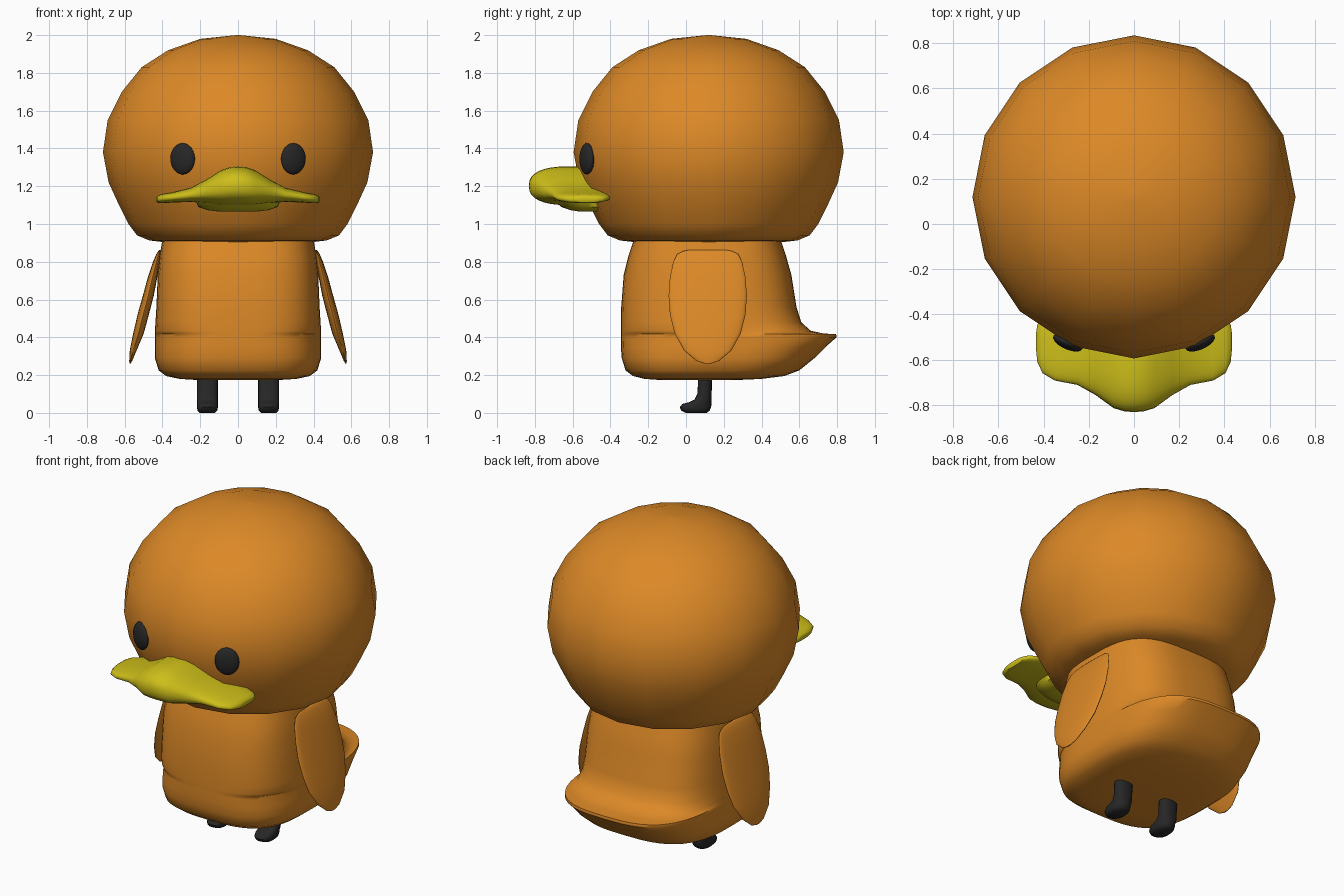
import bpy
import math


def material(name, rgb):
    m = bpy.data.materials.new(name)
    m.diffuse_color = (*rgb, 1)
    return m


ORANGE = material("orange", (0.72, 0.25, 0.02))
YELLOW = material("yellow", (0.62, 0.52, 0.01))
BLACK = material("black", (0.02, 0.02, 0.02))


def finish(ob, name, mat, angle=50):
    ob.name = name
    ob.data.materials.append(mat)
    bpy.ops.object.select_all(action='DESELECT')
    ob.select_set(True)
    bpy.context.view_layer.objects.active = ob
    bpy.ops.object.shade_smooth_by_angle(angle=math.radians(angle))


def loft(name, rings, mat, n=32, power=2.0, axis='z', flip=False):
    """Superellipse rings (t, u0, u1, v0, v1) stacked along an axis."""
    verts, faces = [], []
    for t, u0, u1, v0, v1 in rings:
        for i in range(n):
            a = 2 * math.pi * i / n
            c, s = math.cos(a), math.sin(a)
            u = (u0 + u1) / 2 + (u1 - u0) / 2 * math.copysign(abs(c) ** (2 / power), c)
            v = (v0 + v1) / 2 + (v1 - v0) / 2 * math.copysign(abs(s) ** (2 / power), s)
            p = (u, v, t) if axis == 'z' else (t, u, v)
            verts.append((-p[0], p[1], p[2]) if flip else p)
    for k in range(len(rings) - 1):
        for i in range(n):
            j = (i + 1) % n
            f = (k * n + i, k * n + j, k * n + n + j, k * n + n + i)
            faces.append(f[::-1] if flip else f)
    low, top = list(range(n))[::-1], list(range(len(verts) - n, len(verts)))
    faces += [low[::-1], top[::-1]] if flip else [low, top]
    me = bpy.data.meshes.new(name)
    me.from_pydata(verts, [], faces)
    ob = bpy.data.objects.new(name, me)
    bpy.context.collection.objects.link(ob)
    finish(ob, name, mat)
    return ob


# Head: sixteen-sided dome with a flat underside
head = [(0.905, 0.40), (0.913, 0.47), (0.94, 0.535), (1.0, 0.58), (1.1, 0.63),
        (1.22, 0.685), (1.38, 0.715), (1.55, 0.69), (1.70, 0.615), (1.83, 0.51),
        (1.92, 0.37), (1.98, 0.20), (2.0, 0.01)]
loft("head", [(z, -r, r, 0.12 - r, 0.12 + r) for z, r in head], ORANGE, n=16)

# Body: rounded block whose back flares into the tail (z, half width, front, back)
body = [(0.173, 0.20, -0.12, 0.25), (0.18, 0.31, -0.22, 0.40), (0.195, 0.38, -0.28, 0.52),
        (0.225, 0.42, -0.32, 0.60), (0.29, 0.44, -0.34, 0.68), (0.35, 0.44, -0.345, 0.74),
        (0.40, 0.44, -0.345, 0.797), (0.417, 0.44, -0.345, 0.795),
        (0.42, 0.44, -0.345, 0.73), (0.435, 0.44, -0.345, 0.66), (0.48, 0.437, -0.345, 0.61),
        (0.56, 0.432, -0.343, 0.585), (0.73, 0.425, -0.33, 0.558),
        (0.83, 0.415, -0.305, 0.53), (0.92, 0.40, -0.275, 0.50)]
loft("body_and_tail", [(z, -w, w, f, b) for z, w, f, b in body], ORANGE, n=48, power=3.0)

# Wings: thin tapered paddles (z, centre x, half thickness, half width)
wing = [(0.262, 0.571, 0.003, 0.02), (0.275, 0.568, 0.008, 0.06), (0.33, 0.555, 0.018, 0.125),
        (0.42, 0.527, 0.028, 0.175), (0.52, 0.502, 0.030, 0.20), (0.62, 0.475, 0.029, 0.207),
        (0.72, 0.452, 0.025, 0.20), (0.80, 0.432, 0.018, 0.182), (0.84, 0.421, 0.012, 0.162),
        (0.857, 0.416, 0.006, 0.13), (0.862, 0.414, 0.003, 0.10)]

# Legs with forward-curled feet (z, half width, front, back)
leg = [(0.0, 0.04, 0.0, 0.11), (0.012, 0.052, -0.025, 0.125), (0.03, 0.056, -0.033, 0.133),
       (0.047, 0.055, -0.02, 0.135), (0.056, 0.055, 0.015, 0.135), (0.07, 0.055, 0.045, 0.135),
       (0.10, 0.055, 0.06, 0.136), (0.22, 0.055, 0.067, 0.138)]

for side, flip in (("right", False), ("left", True)):
    loft("wing_" + side, [(z, x - t, x + t, 0.115 - w, 0.115 + w) for z, x, t, w in wing],
         ORANGE, flip=flip)
    loft("leg_" + side, [(z, 0.162 - w, 0.162 + w, f, b) for z, w, f, b in leg],
         BLACK, n=20, power=2.4, flip=flip)

    # Eyes: flat ovals lying on the head
    s = -1 if flip else 1
    bpy.ops.mesh.primitive_uv_sphere_add(segments=24, ring_count=12, location=(s * 0.293, -0.525, 1.345),
                                         rotation=(0, 0, s * math.radians(24)))
    eye = bpy.context.object
    eye.scale = (0.07, 0.03, 0.083)
    finish(eye, "eye_" + side, BLACK)

# Upper bill: sections across x, tall in the middle and flat at the sides
bill = [(0.0, -0.832, -0.40, 1.10, 1.305), (0.04, -0.83, -0.40, 1.10, 1.302),
        (0.09, -0.815, -0.40, 1.10, 1.285), (0.17, -0.757, -0.40, 1.11, 1.235),
        (0.25, -0.712, -0.40, 1.117, 1.192), (0.35, -0.693, -0.40, 1.113, 1.168),
        (0.405, -0.66, -0.42, 1.11, 1.158), (0.428, -0.61, -0.445, 1.113, 1.148),
        (0.433, -0.56, -0.48, 1.122, 1.138)]
loft("upper_bill", [(-r[0], *r[1:]) for r in bill[:0:-1]] + bill, YELLOW, power=2.5, axis='x')

# Lower bill: shallow scoop underneath
jaw = [(1.067, 0.11, -0.57), (1.073, 0.16, -0.61), (1.09, 0.21, -0.66), (1.14, 0.23, -0.71)]
loft("lower_bill", [(z, -w, w, f, -0.38) for z, w, f in jaw], YELLOW, power=2.4)
